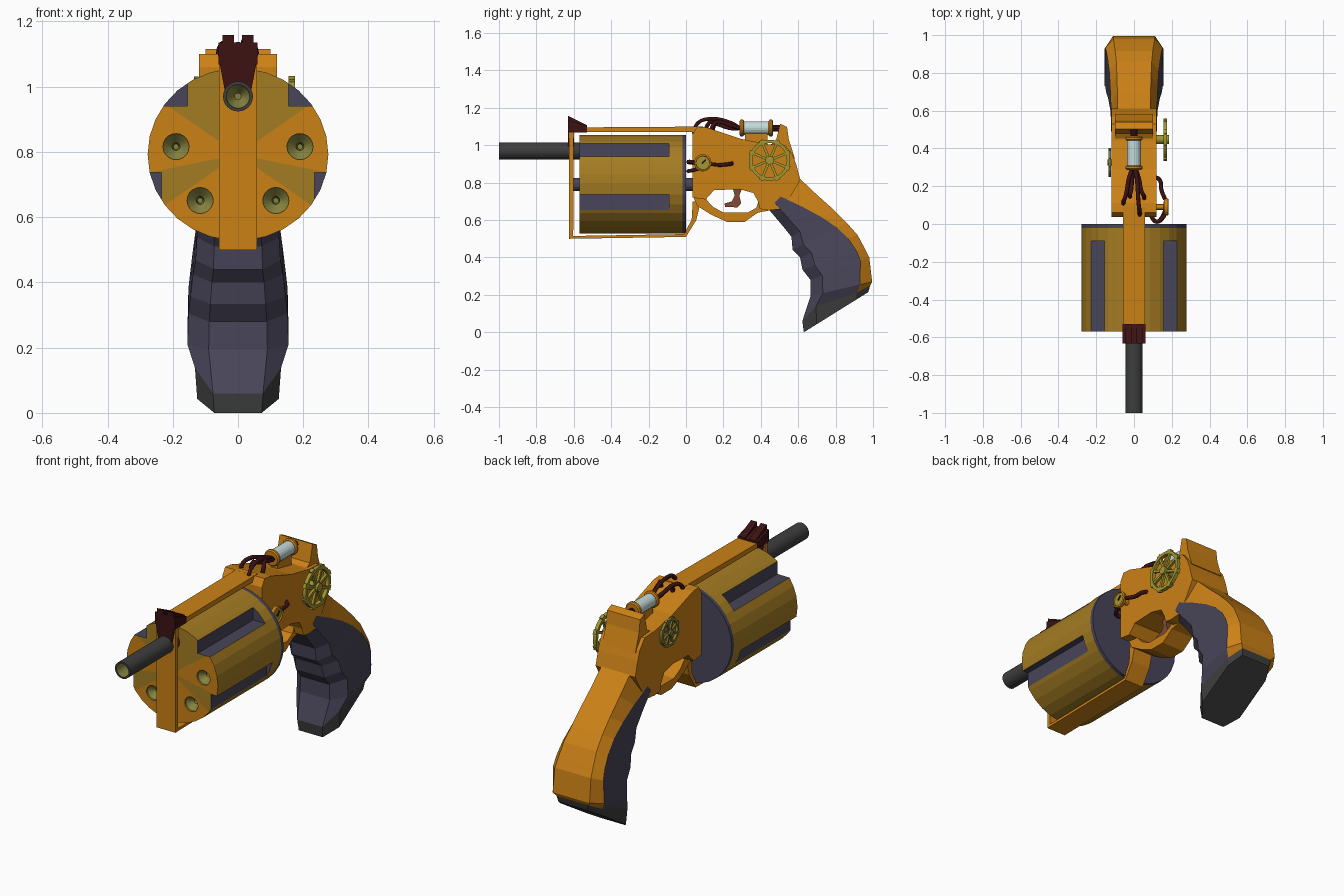
import bpy, bmesh, math
from mathutils import Matrix, Vector

if "Cube" in bpy.data.objects:
    bpy.data.objects.remove(bpy.data.objects["Cube"])

def material(name, *rgb):
    m = bpy.data.materials.new(name)
    m.diffuse_color = (*rgb, 1)
    m.use_nodes = True
    m.node_tree.nodes["Principled BSDF"].inputs["Base Color"].default_value = m.diffuse_color
    return m

ORANGE = material("orange_bronze", .60, .22, .008)
BRASS = material("dull_brass", .37, .20, .016)
YELLOW = material("yellow_brass", .36, .31, .03)
GREEN = material("green_brass", .24, .23, .05)
SLATE = material("slate_grip", .065, .06, .10)
GREY = material("gunmetal", .048, .048, .048)
MAROON = material("dark_maroon", .045, .006, .006)
GLASS = material("pale_glass", .55, .70, .70)
COPPER = material("copper", .22, .07, .035)

def finish(name, bm, mats):
    bmesh.ops.remove_doubles(bm, verts=bm.verts[:], dist=1e-5)
    bmesh.ops.recalc_face_normals(bm, faces=bm.faces[:])
    me = bpy.data.meshes.new(name)
    bm.to_mesh(me)
    bm.free()
    for m in mats:
        me.materials.append(m)
    ob = bpy.data.objects.new(name, me)
    bpy.context.collection.objects.link(ob)
    return ob

def prism(name, pts, w, mat, inset=0, edge=None, x0=0):
    """Side profile (y, z) given thickness, with an optional chamfer round the outline."""
    bm = bmesh.new()
    f = bm.faces.new([bm.verts.new((0, y, z)) for y, z in pts])
    if inset:
        bmesh.ops.inset_region(bm, faces=[f], thickness=inset, use_boundary=True, use_even_offset=True)
    rim = [e for e in bm.edges if e.is_boundary]
    outer = {v for e in rim for v in e.verts}
    for v in bm.verts:
        full = w(v.co.z) if callable(w) else w
        v.co.x = edge if (inset and v in outer) else full
    faces = bm.faces[:]
    mirror = {v: bm.verts.new((-v.co.x, v.co.y, v.co.z)) for v in bm.verts[:]}
    for face in faces:
        bm.faces.new([mirror[v] for v in reversed(face.verts)])
    for e in rim:
        a, b = e.verts
        bm.faces.new((a, b, mirror[b], mirror[a]))
    for v in bm.verts:
        v.co.x += x0
    return finish(name, bm, [mat])

def add_lathe(bm, axis, c, prof, segs=24, idx=None, squash=1):
    rings = []
    for a, r in prof:
        ring = []
        for i in range(segs):
            t = 2 * math.pi * i / segs
            u, z = c[0] + r * math.cos(t), c[1] + r * math.sin(t) * squash
            ring.append(bm.verts.new((u, a, z) if axis == 'Y' else (a, u, z)))
        rings.append(ring)
    for k in range(len(prof) - 1):
        for i in range(segs):
            j = (i + 1) % segs
            f = bm.faces.new((rings[k][i], rings[k][j], rings[k + 1][j], rings[k + 1][i]))
            f.material_index = idx[k] if idx else 0

def lathe(name, axis, c, prof, mats, segs=24, idx=None, squash=1):
    bm = bmesh.new()
    add_lathe(bm, axis, c, prof, segs, idx, squash)
    return finish(name, bm, mats)

def add_box(bm, loc, size, rot=None):
    m = Matrix.Translation(loc) @ (rot or Matrix()) @ Matrix.Diagonal((*size, 1))
    bmesh.ops.create_cube(bm, size=1, matrix=m)

def box(name, loc, size, mat):
    bm = bmesh.new()
    add_box(bm, loc, size)
    return finish(name, bm, [mat])

def cut(target, cutter):
    mod = target.modifiers.new("cut", 'BOOLEAN')
    mod.operation, mod.solver, mod.object = 'DIFFERENCE', 'EXACT', cutter
    mod.material_mode = 'TRANSFER'
    bpy.context.view_layer.objects.active = target
    bpy.ops.object.modifier_apply(modifier=mod.name)
    bpy.data.objects.remove(cutter)

# Drum with coloured front sectors, dark rear plate, flutes and chambers
CZ = .792
drum = lathe("drum", 'Y', (0, CZ),
             [(-.57, 0), (-.57, .277), (-.02, .277), (0, .277), (0, 0)],
             [BRASS, SLATE, ORANGE], 30, [2, 0, 1, 1], .955)
for p in drum.data.polygons:
    if p.normal.y < -.9:
        a = math.degrees(math.atan2(p.center.z - CZ, abs(p.center.x)))
        if 35 < a < 80 or -40 < a < -10:
            p.material_index = 0
for s in (1, -1):
    cut(drum, box("upper_flute_cutter", (s * .305, -.345, 1.09), (.3, .51, .3), SLATE))
    cut(drum, box("lower_flute_cutter", (s * .385, -.345, .691), (.3, .51, .092), SLATE))
    for x, z in ((.19, .816), (.116, .651)):
        cut(drum, lathe("chamber_cutter", 'Y', (s * x, z),
                        [(-.6, 0), (-.6, .04), (-.56, .04), (-.53, .012), (-.48, .008), (-.48, 0)],
                        [GREEN], 20))
lathe("drum_axle", 'Y', (0, .79), [(-.61, 0), (-.61, .035), (.08, .035), (.08, 0)], [SLATE], 16)

# Barrel with hollow muzzle
lathe("barrel", 'Y', (0, .97), [(-.55, 0), (-.55, .046), (-1, .046), (-1, .036), (-.9, .034), (-.86, .01), (-.86, 0)],
      [GREY, GREEN], 24, [0, 0, 0, 1, 1, 1])

# Frame loop round the drum
prism("frame_loop", [(.07, .66), (.055, .60), (0, .51), (-.625, .50), (-.625, 1.095), (.09, 1.10), (.09, 1.05),
                     (.03, 1.07), (-.60, 1.07), (-.603, .515), (-.012, .525), (.03, .60), (.036, .70), (.07, .70)],
      .058, ORANGE, .006, .048)

# Front sight: plate above the barrel, base and two fins
prism("sight_plate", [(-.632, .985), (-.632, 1.10), (-.60, 1.10), (-.60, .985)],
      lambda z: .04 + (z - .985) * .19, MAROON)
prism("sight_base", [(-.632, 1.068), (-.632, 1.135), (-.53, 1.103), (-.53, 1.068)], .06, MAROON)
for s in (1, -1):
    prism("sight_fin", [(-.632, 1.09), (-.632, 1.158), (-.53, 1.108), (-.53, 1.09)], .018, MAROON, x0=s * .03)

# Receiver, hammer hump, trigger guard and trigger
prism("receiver", [(.036, .72), (.036, 1.06), (.06, 1.10), (.11, 1.095), (.29, 1.035), (.44, 1.005), (.53, 1.0),
                   (.57, .95), (.59, .895), (.612, .815), (.52, .66), (.44, .652), (.395, .66), (.385, .70),
                   (.36, .745), (.286, .765), (.15, .76), (.105, .71)], .12, ORANGE, .04, .065)
prism("hammer_hump", [(.43, .99), (.48, 1.02), (.503, 1.115), (.54, 1.098), (.55, 1.03), (.582, .93), (.48, .92)],
      .10, ORANGE, .014, .07)
prism("trigger_guard", [(.04, .72), (.06, .675), (.136, .628), (.22, .59), (.313, .59), (.385, .64), (.45, .652),
                        (.45, .70), (.388, .70), (.375, .665), (.33, .64), (.2, .64), (.145, .67), (.108, .71),
                        (.12, .75), (.04, .75)], .068, ORANGE, .008, .055)
prism("trigger", [(.25, .77), (.30, .77), (.285, .73), (.295, .69), (.275, .668), (.21, .67), (.205, .688),
                  (.245, .70), (.26, .73)], .022, COPPER, .006, .014)

# Grip: front (y, z), back (y, z), half width, where slate meets the orange backstrap
STATIONS = [(.42, .73, .57, .90, .11, .4), (.44, .66, .605, .825, .12, .4), (.516, .57, .70, .735, .122, .6),
            (.564, .51, .79, .655, .126, .72), (.57, .44, .86, .585, .13, .82), (.61, .40, .917, .52, .138, .84),
            (.623, .334, .955, .45, .146, .87), (.666, .28, .98, .40, .152, .85), (.666, .195, .995, .27, .155, .8),
            (.622, .06, .985, .25, .132, .8), (.63, 0, .975, .215, .125, .8)]
bm = bmesh.new()
loops = []
for n, (fy, fz, by, bz, w, b) in enumerate(STATIONS):
    half = []
    for t, k in ((0, .58), (.2, 1), (b, 1), (1, .72)):
        lift = .04 if n == 9 and t == .2 else 0
        half.append((w * k, fy + (by - fy) * t, fz + (bz - fz) * t + lift))
    loops.append([bm.verts.new(p) for p in half] + [bm.verts.new((-x, y, z)) for x, y, z in reversed(half)])
for n in range(len(loops) - 1):
    for i in range(8):
        j = (i + 1) % 8
        f = bm.faces.new((loops[n][i], loops[n][j], loops[n + 1][j], loops[n + 1][i]))
        f.material_index = 2 if n == 9 else 1 if n == 0 or i in (2, 3, 4) else 0
bm.faces.new(loops[0]).material_index = 1
bm.faces.new(loops[-1]).material_index = 2
finish("grip", bm, [SLATE, ORANGE, GREY])

# Valve wheels
def wheel(name, x, y, z, r, x_in, mat):
    bm = bmesh.new()
    t = r * .085
    add_lathe(bm, 'X', (y, z), [(x - t, r * .8), (x + t, r * .8), (x + t, r * .95), (x - t, r * .95), (x - t, r * .8)], 32)
    lo, hi = min(x_in, x - t), max(x_in, x + t)
    if x < 0:
        lo -= t
    else:
        hi += t
    add_lathe(bm, 'X', (y, z), [(lo, 0), (lo, r * .2), (hi, r * .2), (hi, 0)], 12)
    for i in range(8):
        rot = Matrix.Rotation(math.pi * (i + .5) / 4, 4, 'X')
        add_box(bm, Vector((x, y, z)) + rot @ Vector((0, 0, r * .5)), (t * 1.4, r * .12, r * .72), rot)
        add_box(bm, Vector((x, y, z)) + rot @ Vector((0, 0, r * .95)), (t * 2, r * .22, r * .12), rot)
    finish(name, bm, [mat])

wheel("large_valve_wheel", .165, .447, .92, .115, .10, YELLOW)
wheel("small_valve_wheel", -.128, .325, .955, .078, -.09, GREEN)

# Pressure gauge with needle
lathe("gauge", 'X', (.09, .906), [(.10, 0), (.10, .015), (.155, .015), (.16, .042), (.18, .046), (.183, .038),
                                  (.176, .036), (.176, 0)], [ORANGE, YELLOW], 20, [0, 0, 0, 0, 0, 0, 1])
bm = bmesh.new()
add_box(bm, (.179, .095, .912), (.005, .03, .008), Matrix.Rotation(.8, 4, 'X'))
finish("gauge_needle", bm, [MAROON])

# Glass capsule with end caps and rear rod
lathe("glass_capsule", 'Y', (0, 1.092), [(.30, 0), (.30, .036), (.455, .036), (.455, 0)], [GLASS], 20)
for y in (.287, .442):
    lathe("capsule_cap", 'Y', (0, 1.092), [(y, 0), (y, .038), (y + .006, .045), (y + .017, .045), (y + .023, .038),
                                           (y + .023, 0)], [ORANGE], 20)
lathe("capsule_rod", 'Y', (0, 1.09), [(.46, 0), (.46, .018), (.52, .018), (.52, 0)], [MAROON], 10)
box("capsule_stand", (0, .375, 1.03), (.04, .12, .07), ORANGE)

# Cables
def cable(name, pts, r=.011):
    cu = bpy.data.curves.new(name, 'CURVE')
    cu.dimensions, cu.bevel_depth, cu.bevel_resolution, cu.resolution_u = '3D', r, 1, 5
    cu.use_fill_caps = True
    sp = cu.splines.new('BEZIER')
    sp.bezier_points.add(len(pts) - 1)
    for bp, p in zip(sp.bezier_points, pts):
        bp.co = p
        bp.handle_left_type = bp.handle_right_type = 'AUTO'
    cu.materials.append(MAROON)
    ob = bpy.data.objects.new(name, cu)
    bpy.context.collection.objects.link(ob)
    bpy.ops.object.select_all(action='DESELECT')
    ob.select_set(True)
    bpy.context.view_layer.objects.active = ob
    bpy.ops.object.convert(target='MESH')

for x, y, top in ((-.055, .10, 1.13), (-.02, .14, 1.11), (.03, .04, 1.14), (.052, .13, 1.125)):
    cable("capsule_cable", [(x * .2, .29, 1.09), (x * .5, .24, top - .02), (x * .8, .6 * y + .09, top),
                            (x, y + .02, 1.115), (x, y, 1.06)])
cable("gauge_rear_cable", [(.10, .25, .905), (.135, .235, .90), (.145, .18, .895), (.165, .13, .90)])
cable("gauge_front_cable", [(.165, .06, .90), (.15, .03, .912), (.12, .012, .91), (.09, .04, .905)])
cable("gauge_lower_cable", [(.165, .07, .875), (.145, .03, .865), (.12, .012, .862), (.09, .04, .865)])
